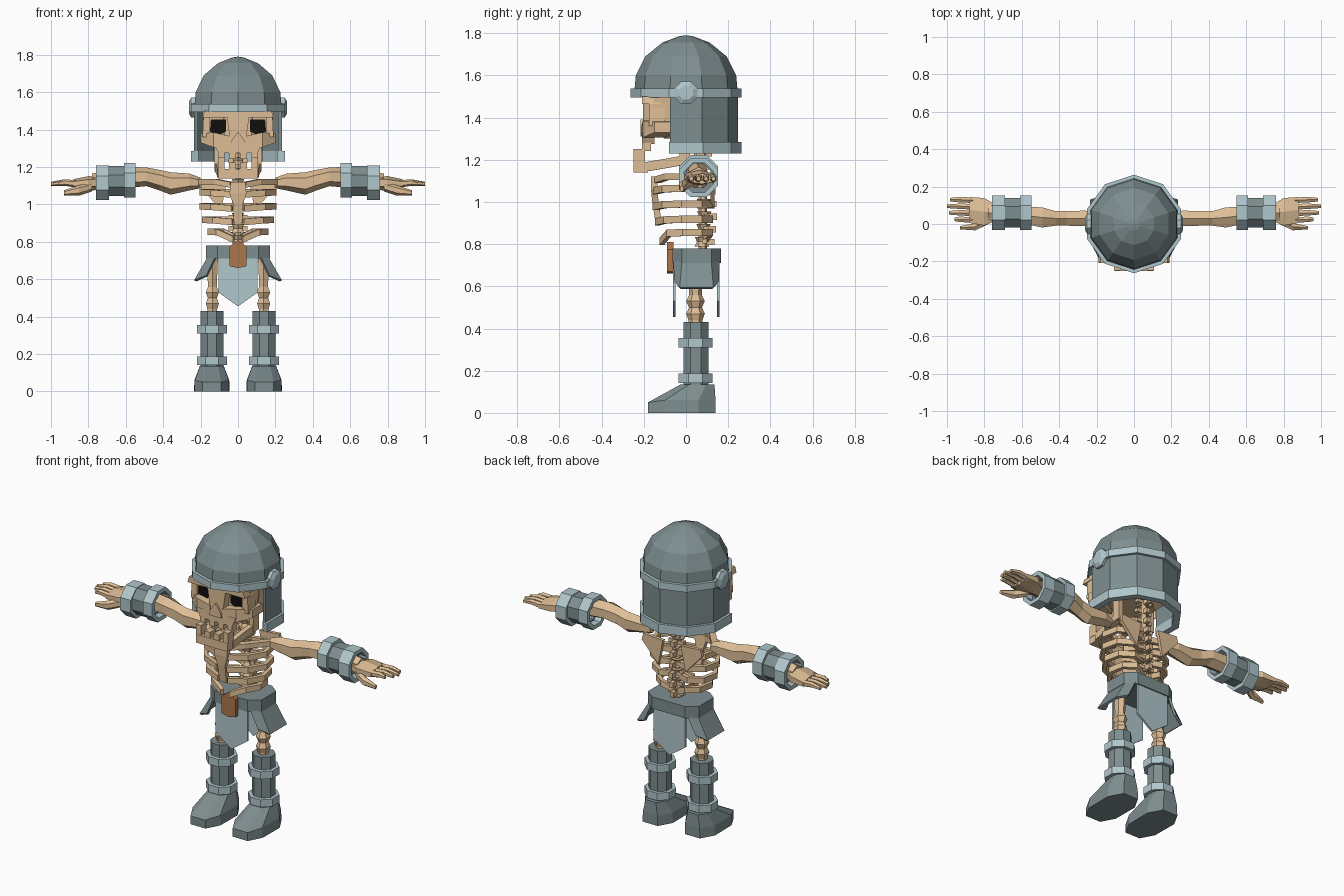
import bpy, bmesh, math
from mathutils import Vector

if "Cube" in bpy.data.objects:
    bpy.data.objects.remove(bpy.data.objects["Cube"])


def colour(name, r, g, b):
    m = bpy.data.materials.new(name)
    lin = [((c / 255 + 0.055) / 1.055) ** 2.4 for c in (r, g, b)]
    m.diffuse_color = (*lin, 1)
    m.use_nodes = True
    m.node_tree.nodes["Principled BSDF"].inputs["Base Color"].default_value = m.diffuse_color
    return m


BONE = colour("bone", 222, 190, 150)
STEEL = colour("dark_steel", 126, 142, 144)
TRIM = colour("pale_steel", 176, 199, 204)
BLACK = colour("eye_black", 16, 14, 13)
BROWN = colour("leather_brown", 172, 118, 74)


def finish(name, bm, mat, side=1, thick=0):
    """Turn a bmesh into an object; side=-1 mirrors it across x."""
    for v in bm.verts:
        v.co.x *= side
    bmesh.ops.recalc_face_normals(bm, faces=bm.faces)
    me = bpy.data.meshes.new(name)
    bm.to_mesh(me)
    bm.free()
    me.materials.append(mat)
    ob = bpy.data.objects.new(name, me)
    bpy.context.collection.objects.link(ob)
    if thick:
        s = ob.modifiers.new("thickness", "SOLIDIFY")
        s.thickness = thick
        s.offset = -1
    return ob


def loft(name, rings, mat, side=1, cap=True, wrap=True, loop=False, thick=0):
    """Skin a row of equal-length point rings."""
    bm = bmesh.new()
    vs = [[bm.verts.new(p) for p in r] for r in rings]
    n = len(vs[0])
    pairs = list(zip(vs, vs[1:])) + ([(vs[-1], vs[0])] if loop else [])
    for a, b in pairs:
        for i in range(n if wrap else n - 1):
            j = (i + 1) % n
            bm.faces.new((a[i], a[j], b[j], b[i]))
    if cap and wrap and not loop:
        bm.faces.new(vs[0])
        bm.faces.new(vs[-1])
    return finish(name, bm, mat, side, thick)


def box(name, x0, x1, y0, y1, z0, z1, mat, side=1):
    return loft(name, [[(x0, y0, z), (x1, y0, z), (x1, y1, z), (x0, y1, z)] for z in (z0, z1)], mat, side)


def plate(name, pts, y0, y1, mat, side=1):
    """Outline in x and z pushed through y."""
    return loft(name, [[(x, y, z) for x, z in pts] for y in (y0, y1)], mat, side)


def circ(n, r1, r2, turn=0.5):
    return [(r1 * math.cos(2 * math.pi * (i + turn) / n), r2 * math.sin(2 * math.pi * (i + turn) / n))
            for i in range(n)]


def xring(x, y, z, ry, rz, n=6):
    return [(x, y + a, z + b) for a, b in circ(n, ry, rz)]


def zring(z, x, y, rx, ry, n=8, turn=0.5):
    return [(x + a, y + b, z) for a, b in circ(n, rx, ry, turn)]


def hollow(name, rings_out, rings_in, mat, side=1):
    loft(name, rings_out + rings_in[::-1], mat, side, loop=True)


def bar(name, path, w, h, mat, side=1):
    """Flat bar following a path, w sideways and h upright."""
    rings = []
    pts = [Vector(p) for p in path]
    for i, p in enumerate(pts):
        d = pts[min(i + 1, len(pts) - 1)] - pts[max(i - 1, 0)]
        s = d.cross(Vector((0, 0, 1))).normalized() * w / 2
        u = Vector((0, 0, h / 2))
        rings.append([p - s - u, p + s - u, p + s + u, p - s + u])
    return loft(name, rings, mat, side)


# Helmet: ten-sided dome, brow band, neck guard with open front
dome = [(1.5, .247), (1.6, .238), (1.69, .193), (1.755, .113), (1.785, .035)]
loft("helmet_dome", [zring(z, 0, 0, r, r, 10) for z, r in dome] + [zring(1.79, 0, 0, .004, .004, 10)], STEEL)
hollow("helmet_band", [zring(z, 0, 0, .263, .263, 10) for z in (1.495, 1.537)],
       [zring(z, 0, 0, .235, .235, 10) for z in (1.495, 1.537)], TRIM)


def guard(name, r, z0, z1, t, mat):
    arc = [(r * math.sin(math.radians(36 * k)), r * math.cos(math.radians(36 * k))) for k in range(-3, 4)]
    inn = [(x * (1 - t / r), y * (1 - t / r)) for x, y in arc]
    loft(name, [[(x, y, z0), (x, y, z1), (u, v, z1), (u, v, z0)] for (x, y), (u, v) in zip(arc, inn)], mat)


guard("helmet_neck_guard", .247, 1.24, 1.51, .022, STEEL)
guard("helmet_guard_trim", .263, 1.23, 1.285, .04, TRIM)

# Skull: cranium, brow, cheeks, nose and jaws
loft("cranium", [zring(z, 0, y, rx, ry) for z, y, rx, ry in
                 ((1.30, 0, .12, .11), (1.36, .01, .19, .18), (1.5, .01, .2, .18))], BONE)
plate("skull_front", [(-.18, 1.37), (.18, 1.37), (.19, 1.5), (-.19, 1.5)], -.155, -.07, BONE)
plate("brow", [(-.19, 1.465), (.19, 1.465), (.18, 1.5), (-.18, 1.5)], -.208, -.12, BONE)
plate("nose_bridge", [(-.04, 1.33), (.04, 1.33), (.06, 1.47), (-.06, 1.47)], -.205, -.12, BONE)
plate("nose", [(-.04, 1.31), (.04, 1.31), (.035, 1.34), (0, 1.39), (-.035, 1.34)], -.216, -.15, BONE)
plate("upper_jaw", [(-.105, 1.275), (.105, 1.275), (.13, 1.33), (-.13, 1.33)], -.208, -.15, BONE)
bar("lower_jaw_front", [(-.105, -.215, 1.165), (.105, -.215, 1.165)], .07, .05, BONE)
for s in (1, -1):
    plate("eye", [(.065, 1.39), (.108, 1.367), (.15, 1.39), (.145, 1.455), (.065, 1.455)], -.163, -.154, BLACK, s)
    plate("eye_socket_edge", [(.15, 1.36), (.19, 1.36), (.185, 1.47), (.15, 1.47)], -.175, -.1, BONE, s)
    loft("cheekbone", [[(x, y0, z0), (x, y1, z0), (x, y1, z1), (x, y0, z1)] for x, y0, y1, z0, z1 in
                       ((.04, -.21, -.14, 1.31, 1.365), (.13, -.205, -.1, 1.305, 1.385),
                        (.2, -.15, -.05, 1.33, 1.38))], BONE, s)
    for x, w in ((.09, .017), (.03, .018)):
        box("upper_tooth", x - w, x + w, -.208, -.165, 1.242, 1.28, BONE, s)
        box("lower_tooth", x - w, x + w, -.248, -.195, 1.18, 1.25 if x > .05 else 1.225, BONE, s)
    bar("jaw_side", [(.095, -.2, 1.165), (.1, -.08, 1.185), (.11, 0, 1.2)], .03, .045, BONE, s)
    box("jaw_hinge", .095, .125, -.03, .02, 1.18, 1.33, BONE, s)
    # Helmet side stud
    loft("helmet_stud", [xring(x, 0, 1.518, r, r, 8) for x, r in ((.225, .058), (.25, .058), (.262, .035))], TRIM, s)

# Spine: stacked vertebrae with back spurs
for i in range(9):
    z = .79 + i * .06
    y = .075 + .012 * math.sin(i * .7)
    loft("vertebra", [zring(z + dz, 0, y, r, r * .9, 6) for dz, r in ((0, .038), (.022, .026), (.045, .038))], BONE)
    box("spine_spur", -.012, .012, y + .02, y + .06, z + .005, z + .035, BONE)
    box("vertebra_wing", -.05, .05, y, y + .025, z + .012, z + .034, BONE)
loft("spine_core", [zring(z, 0, .08, .02, .02, 6) for z in (.75, 1.36)], BONE)

# Rib cage: breastbone, ribs and collarbones
loft("breastbone", [[(-w, y - .018, z), (w, y - .018, z), (w, y + .012, z), (-w, y + .012, z)] for z, w, y in
                    ((.89, .022, -.125), (1.0, .026, -.142), (1.06, .045, -.148), (1.12, .04, -.148))], BONE)
for s in (1, -1):
    for z, k, drop in ((1.065, 1, .0), (.99, 1, .0), (.918, .93, .0), (.855, .78, -.03)):
        path = [(.02, .09, z + drop), (.1, .115, z), (.175, .07, z), (.195, -.02, z),
                (.14, -.105, z - .003), (.03, -.147, z - .012 + drop)]
        bar("rib", [(x * k, y * (k if y < 0 else 1), h) for x, y, h in path], .024, .034, BONE, s)
    bar("collarbone", [(.035, -.135, 1.105), (.11, -.09, 1.12), (.2, .015, 1.12), (.24, .03, 1.115)], .035, .03, BONE, s)
    plate("shoulder_blade", [(.06, 1.12), (.19, 1.13), (.2, 1.09), (.09, .97)], .115, .135, BONE, s)

    # Arm bones
    loft("arm", [xring(*p) for p in ((.2, .03, 1.115, .03, .028), (.26, .03, 1.12, .048, .045),
                                     (.36, .03, 1.112, .045, .06), (.42, .03, 1.13, .045, .055),
                                     (.49, .035, 1.148, .062, .05), (.57, .045, 1.145, .055, .055),
                                     (.78, .06, 1.12, .05, .045))], BONE, s)
    # Wrist armour: dark sleeve between two pale cuffs
    for nm, a, b, z, r, mat in (("bracer_sleeve", .59, .715, 1.125, .086, STEEL),
                                ("inner_cuff", .548, .61, 1.13, .1, TRIM),
                                ("outer_cuff", .69, .76, 1.115, .1, TRIM)):
        hollow(nm, [xring(x, .06, z, r, r, 8) for x in (a, b)],
               [xring(x, .06, z, r - .025, r - .025, 8) for x in (a, b)], mat, s)
    # Hand: palm, four fingers and thumb
    loft("palm", [xring(*p) for p in ((.74, .06, 1.115, .05, .035), (.8, .065, 1.115, .085, .036),
                                      (.88, .075, 1.11, .08, .025))], BONE, s)
    for y, tip in ((.022, .96), (.057, .99), (.092, 1.0), (.127, .985)):
        loft("finger", [xring(*p) for p in ((.86, y, 1.11, .017, .02), (.93, y + .003, 1.117, .017, .017),
                                            (tip, y + .003, 1.11, .011, .011))], BONE, s)
    loft("thumb", [xring(*p) for p in ((.78, .02, 1.095, .025, .025), (.85, -.015, 1.075, .022, .028),
                                       (.93, -.02, 1.062, .01, .014))], BONE, s)

    # Hip plate flaring outward
    top = [(.125, -.06, .715), (.165, -.02, .715), (.165, .12, .715), (.125, .16, .715)]
    low = [(.17, -.055, .62), (.235, -.03, .595), (.235, .13, .595), (.17, .155, .62)]
    loft("hip_plate", [top, low], STEEL, s, wrap=False, thick=.014)

    # Leg bone with knee knuckles
    loft("leg_bone", [zring(z, .137, .045, r, r * 1.1, 6) for z, r in
                      ((.73, .035), (.62, .03), (.56, .027), (.53, .04), (.5, .028), (.47, .04),
                       (.44, .03), (.4, .03))], BONE, s)
    # Greave and its bands
    loft("greave", [zring(z, .139, .047, .066, .064) for z in (.12, .43)], STEEL, s)
    for z in (.142, .31):
        loft("greave_band", [zring(h, .139, .045, .088, .086) for h in (z, z + .045)], TRIM, s)
    # Boot: foot outline narrowing and sliding back toward the ankle
    foot = [(-.05, -.18), (.05, -.18), (.093, -.1), (.095, .06), (.05, .14), (-.05, .14), (-.095, .06), (-.093, -.1)]
    shape = [[(.14 + x, y, 0) for x, y in foot],
             [(.14 + x * .98, y, .05 if y < -.15 else .06) for x, y in foot],
             [(.14 + x * .68, .055 + (y + .02) * .5, .135) for x, y in foot]]
    loft("boot", shape, STEEL, s)

# Belt, buckle and hanging cloths
waist = [(-.11, -.065), (.11, -.065), (.17, -.02), (.17, .12), (.11, .165), (-.11, .165), (-.17, .12), (-.17, -.02)]
loft("belt", [[(x, y, z) for x, y in waist] for z in (.71, .78)], STEEL)
cloth = [(-.105, .72), (-.105, .53), (0, .455), (.105, .53), (.105, .72)]
plate("front_cloth", cloth, -.062, -.05, TRIM)
plate("back_cloth", cloth, .146, .158, TRIM)
plate("buckle", [(-.045, .67), (0, .66), (.045, .67), (.045, .775), (0, .81), (-.045, .775)], -.09, -.06, BROWN)
